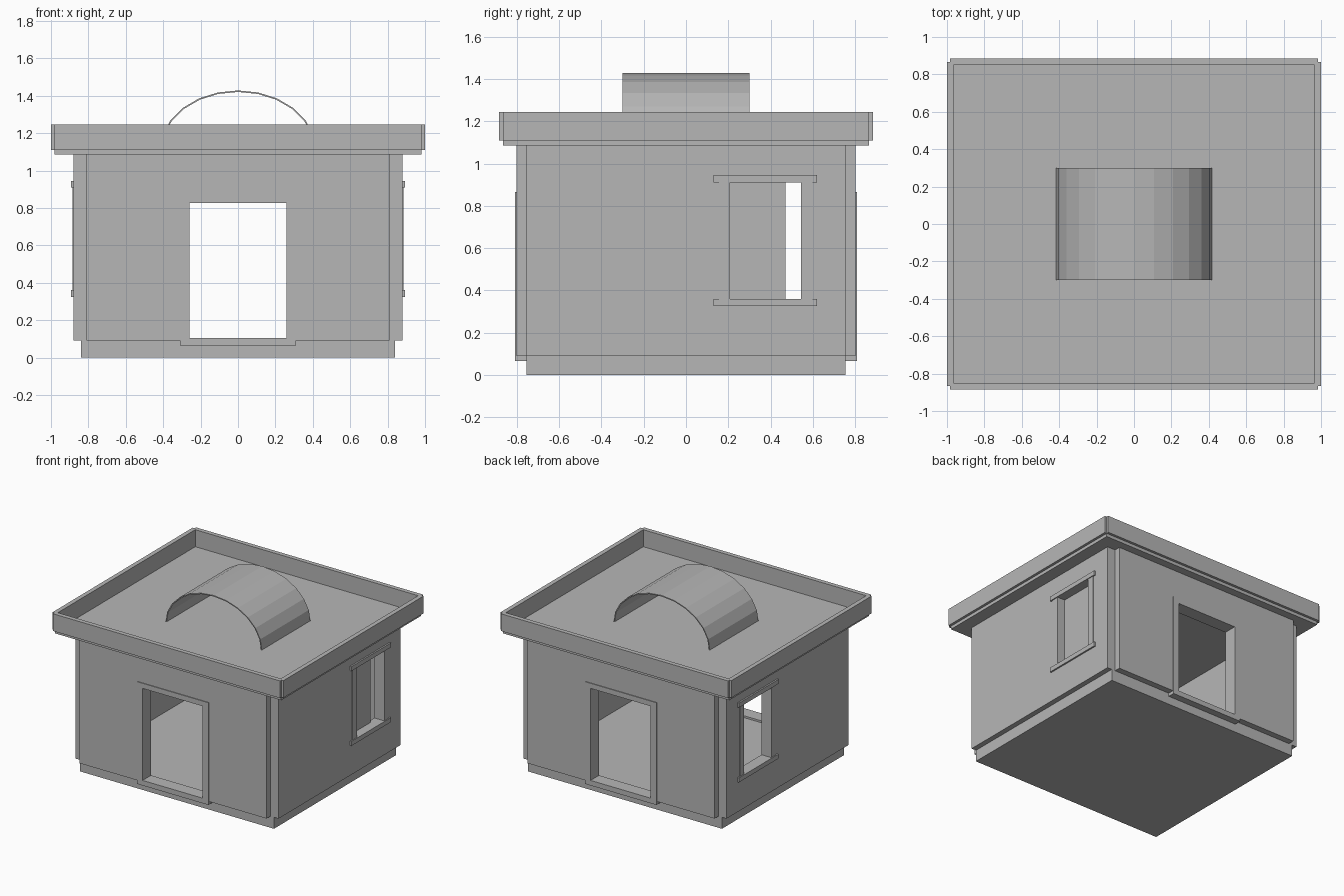
import bpy
import math

if "Cube" in bpy.data.objects:
    bpy.data.objects.remove(bpy.data.objects["Cube"], do_unlink=True)

grey = bpy.data.materials.new("plain grey")
grey.use_nodes = True
colour = (0.47, 0.47, 0.47, 1)
grey.diffuse_color = colour
grey.node_tree.nodes["Principled BSDF"].inputs["Base Color"].default_value = colour


def make(name, verts, faces):
    mesh = bpy.data.meshes.new(name)
    mesh.from_pydata(verts, [], faces)
    mesh.materials.append(grey)
    mesh.update()
    obj = bpy.data.objects.new(name, mesh)
    bpy.context.collection.objects.link(obj)
    return obj


def box(name, x, y, z):
    """Box from three ranges, given in any order."""
    x, y, z = sorted(x), sorted(y), sorted(z)
    verts = [(a, b, c) for a in x for b in y for c in z]
    faces = [(0, 1, 3, 2), (4, 6, 7, 5), (0, 4, 5, 1),
             (2, 3, 7, 6), (0, 2, 6, 4), (1, 5, 7, 3)]
    return make(name, verts, faces)


def wall_with_opening(name, place, span, height, hole_span, hole_height):
    """Four boxes around an opening; place(u) turns a span into x and y ranges."""
    box(name + "_start", *place((span[0], hole_span[0])), height)
    box(name + "_end", *place((hole_span[1], span[1])), height)
    box(name + "_below", *place(hole_span), (height[0], hole_height[0]))
    box(name + "_above", *place(hole_span), (hole_height[1], height[1]))


# Base and floor
box("base", (-0.84, 0.84), (-0.755, 0.755), (0, 0.09))

WALL = (0.09, 1.085)

# Front and back walls with framed doorways
for side, s in (("front", -1), ("back", 1)):
    def place(u):
        return u, (s * 0.71, s * 0.803)

    wall_with_opening(side + "_wall", place, (-0.81, 0.81), WALL,
                      (-0.285, 0.285), (0.095, 0.845))
    depth = (s * 0.705, s * 0.809)
    for end, e in (("left", 1), ("right", -1)):
        box(f"{side}_door_jamb_{end}", (e * 0.26, e * 0.31), depth, (0.105, 0.825))
    box(side + "_door_lintel", (-0.31, 0.31), depth, (0.825, 0.865))
    box(side + "_door_threshold", (-0.31, 0.31), (s * 0.755, s * 0.809), (0.065, 0.105))
    box(side + "_door_step", (-0.26, 0.26), (s * 0.705, s * 0.755), (0.09, 0.105))

# Side walls with framed windows
for side, s in (("left", 1), ("right", -1)):
    def place(u):
        return (s * 0.805, s * 0.88), u

    wall_with_opening(side + "_wall", place, (-0.755, 0.755), WALL,
                      (0.18, 0.57), (0.345, 0.925))
    depth = (s * 0.80, s * 0.885)
    box(side + "_window_jamb_front", depth, (0.155, 0.208), (0.36, 0.91))
    box(side + "_window_jamb_back", depth, (0.545, 0.598), (0.36, 0.91))
    trim = (s * 0.80, s * 0.892)
    box(side + "_window_sill", trim, (0.13, 0.62), (0.325, 0.36))
    box(side + "_window_lintel", trim, (0.13, 0.62), (0.91, 0.945))

# Sliding panel, partly open
box("window_panel", (0.805, 0.82), (0.208, 0.47), (0.36, 0.91))

# Roof slab and raised rim
box("roof_slab", (-0.98, 0.98), (-0.865, 0.865), (1.085, 1.112))
RIM = (1.11, 1.245)
for s, xname, yname in ((1, "left", "back"), (-1, "right", "front")):
    box("roof_rim_" + xname, (s * 0.965, s * 1.0), (-0.867, 0.867), RIM)
    box("roof_rim_" + yname, (-0.983, 0.983), (s * 0.85, s * 0.885), RIM)

# Thin faceted vault on the roof
STEPS = 12
verts = []
for i in range(STEPS + 1):
    a = math.pi * i / STEPS
    for shrink in (0, 0.008):
        x = (0.417 - shrink) * math.cos(a)
        z = 1.11 + (0.318 - shrink) * math.sin(a)
        verts += [(x, -0.3, z), (x, 0.3, z)]
faces = [(0, 1, 3, 2)]
for i in range(STEPS):
    p, q = 4 * i, 4 * i + 4
    faces += [(p, q, q + 1, p + 1), (p + 2, p + 3, q + 3, q + 2),
              (p, p + 2, q + 2, q), (p + 1, q + 1, q + 3, p + 3)]
end = 4 * STEPS
faces.append((end, end + 2, end + 3, end + 1))
make("roof_vault", verts, faces)
